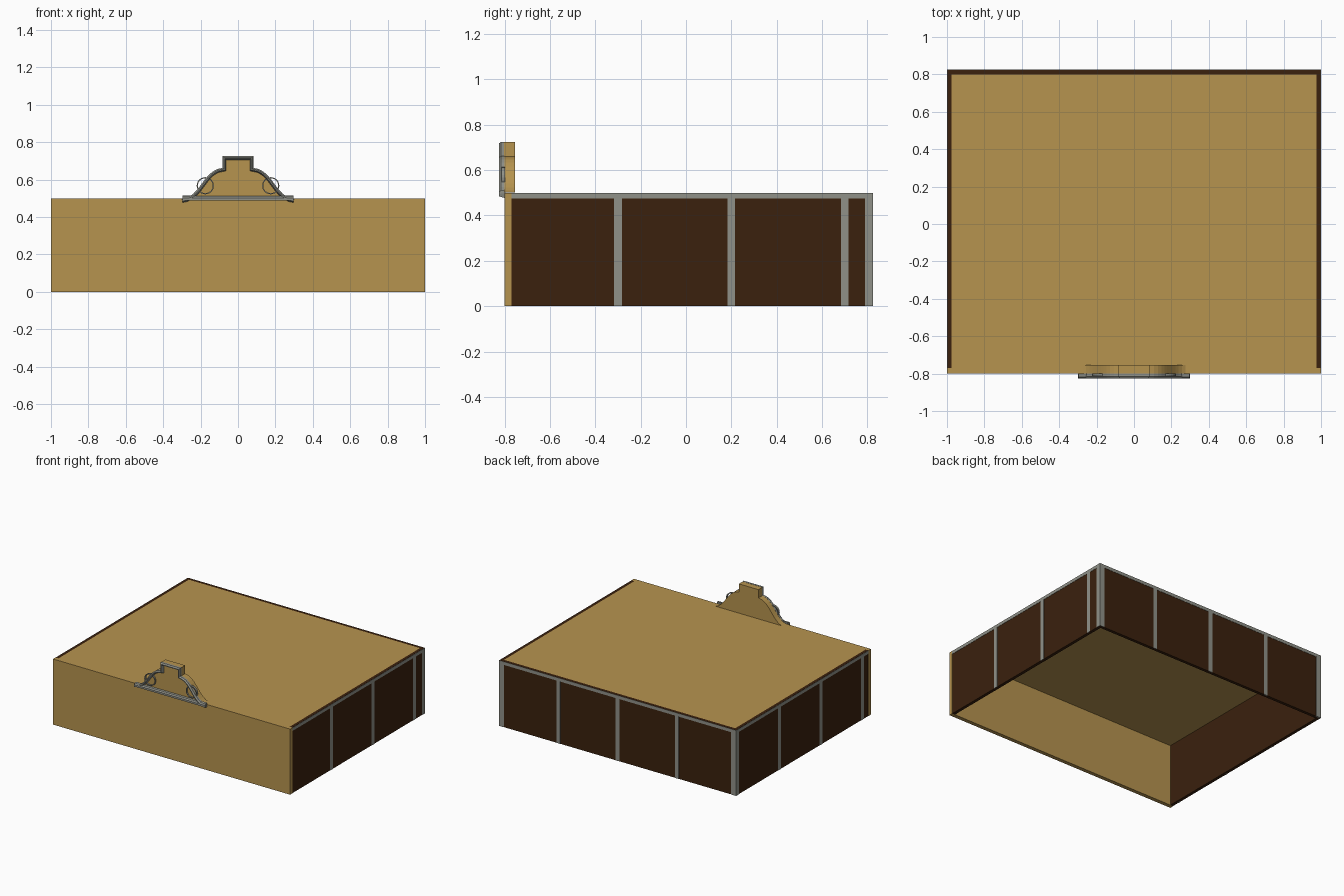
import bpy, bmesh, math
from mathutils import Vector

if "Cube" in bpy.data.objects:
    bpy.data.objects.remove(bpy.data.objects["Cube"])


def material(name, rgb):
    m = bpy.data.materials.new(name)
    m.diffuse_color = (*rgb, 1)
    m.use_nodes = True
    m.node_tree.nodes["Principled BSDF"].inputs["Base Color"].default_value = m.diffuse_color
    return m


TAN = material("tan wood", (0.47, 0.295, 0.078))
BROWN = material("dark brown", (0.043, 0.015, 0.004))
GREY = material("grey metal", (0.28, 0.285, 0.25))


def finish(name, bm, mat):
    bmesh.ops.recalc_face_normals(bm, faces=bm.faces)
    me = bpy.data.meshes.new(name)
    bm.to_mesh(me)
    bm.free()
    me.materials.append(mat)
    ob = bpy.data.objects.new(name, me)
    bpy.context.collection.objects.link(ob)
    return ob


def box(name, mat, x, y, z):
    bm = bmesh.new()
    bmesh.ops.create_cube(bm, size=1)
    for v in bm.verts:
        v.co = [(r[0] + r[1]) / 2 + c * (r[1] - r[0]) for r, c in zip((x, y, z), v.co)]
    return finish(name, bm, mat)


def sweep(name, mat, path, section, closed=False):
    """Sweep (inward offset, y) section points along an x-z path with mitred corners."""
    bm = bmesh.new()
    pts = [Vector(p) for p in path]
    n, rings = len(pts), []
    for i, p in enumerate(pts):
        a = pts[i - 1] if i or closed else None
        b = pts[(i + 1) % n] if i < n - 1 or closed else None
        d1 = (p - a).normalized() if a is not None else (b - p).normalized()
        d2 = (b - p).normalized() if b is not None else d1
        n1, n2 = Vector((d1.y, -d1.x)), Vector((d2.y, -d2.x))
        m = (n1 + n2) / (1 + n1.dot(n2))
        rings.append([bm.verts.new((p.x + m.x * o, y, p.y + m.y * o)) for o, y in section])
    k = len(section)
    for i in range(n if closed else n - 1):
        r, s = rings[i], rings[(i + 1) % n]
        for j in range(k):
            bm.faces.new((r[j], r[(j + 1) % k], s[(j + 1) % k], s[j]))
    if not closed:
        bm.faces.new(rings[0])
        bm.faces.new(rings[-1])
    return finish(name, bm, mat)


# open-bottomed case: front, top and dark walls
box("front_panel", TAN, (-1, 1), (-0.8, -0.77), (0, 0.5))
box("top_panel", TAN, (-0.975, 0.975), (-0.77, 0.8), (0.475, 0.5))
box("back_wall", BROWN, (-0.998, 0.998), (0.8, 0.823), (0, 0.5))
for s, side in ((1, "right"), (-1, "left")):
    def span(a, b):
        return tuple(sorted((s * a, s * b)))
    box(side + "_wall", BROWN, span(0.975, 0.998), (-0.77, 0.8), (0, 0.5))
    # grey strips on the side walls, order reversed on the left
    box(side + "_top_strip", GREY, span(0.99, 1), (-0.77, 0.825), (0.475, 0.499))
    for i, c in enumerate((-0.3, 0.2, 0.7)):
        box(f"{side}_strip_{i}", GREY, span(0.99, 1), (s * c - 0.017, s * c + 0.017), (0, 0.475))
    box(side + "_corner_strip", GREY, span(0.99, 1), (0.79, 0.825), (0, 0.475))

# grey strips on the back wall
box("back_top_strip", GREY, (-0.99, 0.99), (0.815, 0.825), (0.475, 0.499))
for i, c in enumerate((-0.974, -0.5, 0, 0.5, 0.974)):
    box(f"back_strip_{i}", GREY, (c - 0.016, c + 0.016), (0.815, 0.825), (0, 0.475))

# crest outline: S-curve up to a square block, mirrored
P = [Vector(p) for p in ((-0.3, 0.497), (-0.2, 0.505), (-0.185, 0.655), (-0.083, 0.662))]
left = []
for i in range(13):
    t = i / 12
    u = 1 - t
    left.append(P[0] * u**3 + P[1] * 3 * u * u * t + P[2] * 3 * u * t * t + P[3] * t**3)
left.append(Vector((-0.083, 0.725)))
outline = left + [Vector((-p.x, p.y)) for p in reversed(left)]

# solid crest body
bm = bmesh.new()
body = [p for p in outline if p.y > 0.5]
f = bm.faces.new([bm.verts.new((p.x, -0.803, p.y - 0.001)) for p in body])
ext = bmesh.ops.extrude_face_region(bm, geom=[f])["geom"]
for v in ext:
    if isinstance(v, bmesh.types.BMVert):
        v.co.y = -0.755
finish("crest_body", bm, TAN)

# bevelled trim along the crest and its base
trim = [(0, -0.8), (0, -0.815), (0.007, -0.825), (0.013, -0.825), (0.02, -0.8)]
sweep("crest_trim", GREY, outline, trim)
sweep("crest_base_trim", GREY, [(-0.298, 0.514), (0.298, 0.514)],
      [(0, -0.8), (0.003, -0.818), (0.012, -0.825), (0.026, -0.825), (0.026, -0.8)])

# ring ornaments
for s, side in ((-1, "left"), (1, "right")):
    ring = [(s * 0.175 + 0.046 * math.cos(-a * math.tau / 24),
             0.567 + 0.046 * math.sin(-a * math.tau / 24)) for a in range(24)]
    sweep(side + "_ring", GREY, ring,
          [(0, -0.798), (0, -0.814), (0.006, -0.814), (0.006, -0.798)], closed=True)
